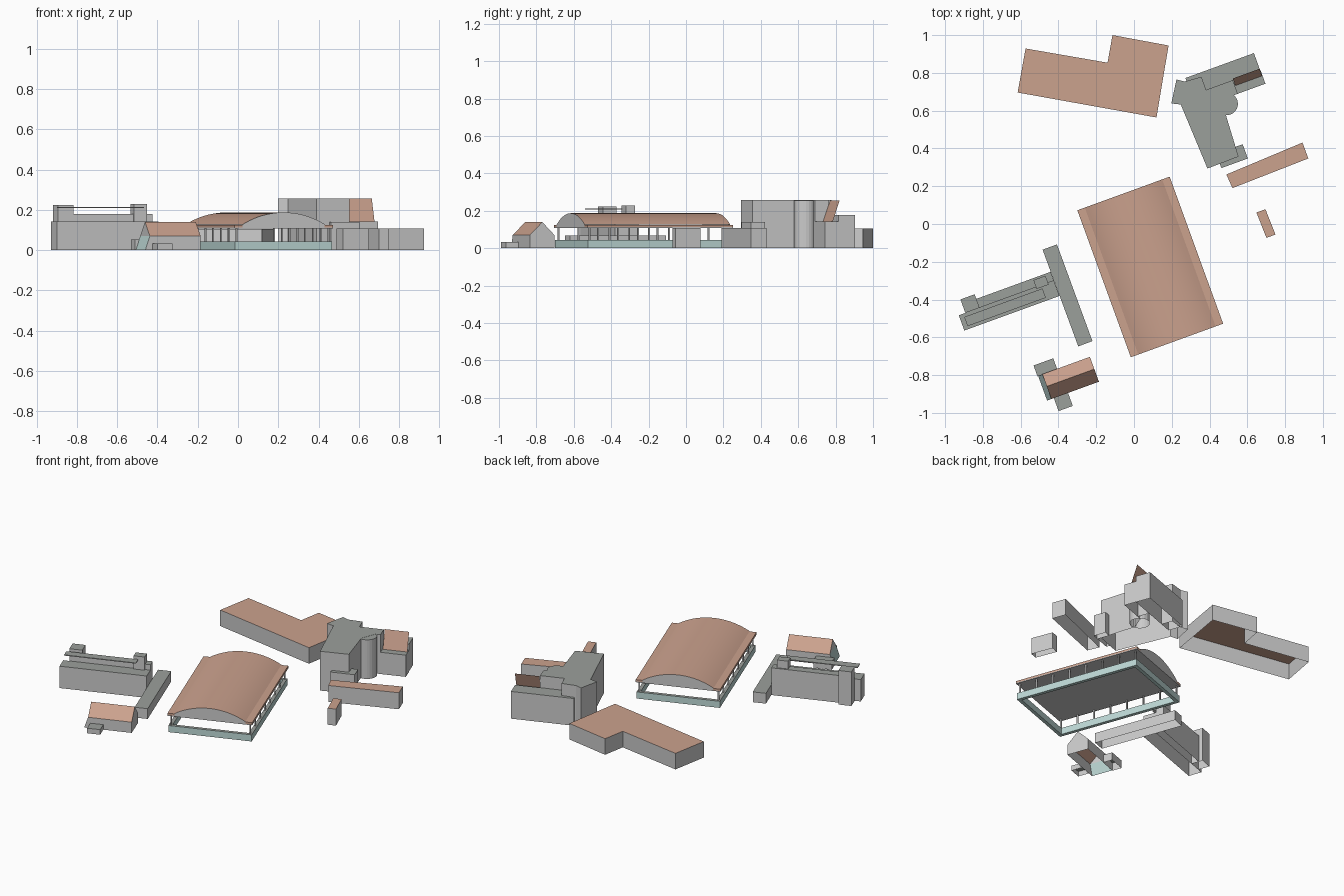
import bpy, bmesh, math
from mathutils import Matrix

if "Cube" in bpy.data.objects:
    bpy.data.objects.remove(bpy.data.objects["Cube"])

ANG = math.radians(20)
C, S = math.cos(ANG), math.sin(ANG)


def material(name, rgb):
    m = bpy.data.materials.new(name)
    m.diffuse_color = (*rgb, 1)
    m.use_nodes = True
    m.node_tree.nodes["Principled BSDF"].inputs["Base Color"].default_value = m.diffuse_color
    return m


BROWN = material("roof_brown", (0.60, 0.36, 0.27))
TEAL = material("pale_teal", (0.52, 0.70, 0.68))
GREY = material("wall_grey", (0.60, 0.60, 0.58))
SLATE = material("flat_roof_grey", (0.33, 0.35, 0.33))


def turn(u, v):
    """Street-grid coordinates to world coordinates."""
    return (u * C - v * S, u * S + v * C)


def mesh_object(name, verts, faces, mats=(GREY,), ids=None):
    me = bpy.data.meshes.new(name)
    me.from_pydata(verts, [], faces)
    for m in mats:
        me.materials.append(m)
    if ids:
        for p, i in zip(me.polygons, ids):
            p.material_index = i
    ob = bpy.data.objects.new(name, me)
    bpy.context.collection.objects.link(ob)
    return ob


def prism(name, outline, z0, z1, top=SLATE, side=GREY, bottom=False):
    """Walls plus flat roof; open underneath unless bottom is set."""
    n = len(outline)
    area = sum(outline[i - 1][0] * outline[i][1] - outline[i][0] * outline[i - 1][1] for i in range(n))
    if area < 0:
        outline = outline[::-1]
    verts = [(x, y, z) for z in (z0, z1) for x, y in outline]
    faces = [(i, (i + 1) % n, (i + 1) % n + n, i + n) for i in range(n)]
    faces.append(tuple(range(n, 2 * n)))
    ids = [0] * n + [1]
    if bottom:
        faces.append(tuple(reversed(range(n))))
        ids.append(0)
    return mesh_object(name, verts, faces, (side, top), ids)


def block(name, u0, u1, v0, v1, z0, z1, **kw):
    pts = [turn(u, v) for u, v in ((u0, v0), (u1, v0), (u1, v1), (u0, v1))]
    return prism(name, pts, z0, z1, **kw)


# L-shaped building at the back
prism("l_shaped_building", [(-0.574, 0.929), (-0.14, 0.854), (-0.114, 1.0), (0.183, 0.945),
                            (0.119, 0.564), (-0.616, 0.696)], 0, 0.105, top=BROWN)

# Small brown-roofed blocks at the right
prism("long_shed", [(0.489, 0.262), (0.892, 0.431), (0.923, 0.347), (0.521, 0.190)], 0, 0.108, top=BROWN)
prism("small_shed", [(0.648, 0.061), (0.696, 0.078), (0.749, -0.056), (0.701, -0.073)], 0, 0.108, top=BROWN)

# Barrel-roofed hall, set out from its centre
HU, HV = 0.086 * C - 0.2275 * S, -0.086 * S - 0.2275 * C
HW, HL, AW = 0.260, 0.414, 0.218
NSEG = 20
ZB, RISE = 0.127, 0.060
RAD = (AW * AW + RISE * RISE) / (2 * RISE)
half = math.asin(AW / RAD)
arc = [(RAD * math.sin(-half + 2 * half * i / NSEG),
        ZB + RISE - RAD + RAD * math.cos(-half + 2 * half * i / NSEG)) for i in range(NSEG + 1)]
n = NSEG + 1
verts = [(*turn(HU + a, HV + s * HL), z) for s in (-1, 1) for a, z in arc]
vault = mesh_object("hall_vault", verts, [(i, i + 1, i + 1 + n, i + n) for i in range(NSEG)], (BROWN,))
vault.data.shade_smooth()
for nm, s in (("front", -1), ("back", 1)):
    gv = [(*turn(HU + a, HV + s * HL), z) for a, z in arc]
    gv += [(*turn(HU + k * AW, HV + s * HL), 0.112) for k in (1, -1)]
    face = tuple(range(n + 2))
    mesh_object("hall_gable_" + nm, gv, [face if s > 0 else face[::-1]])
block("hall_ceiling", HU - HW, HU + HW, HV - HL, HV + HL, 0.108, 0.113, bottom=True)
for nm, s in (("left", -1), ("right", 1)):
    a, b = sorted((s * (AW - 0.004), s * HW))
    block("hall_eave_" + nm, HU + a, HU + b, HV - HL, HV + HL, 0.113, 0.125, top=BROWN, side=BROWN)
    # base walls on the long and short sides
    t, bw, bl = 0.022, HW - 0.004, HL - 0.004
    a, b = sorted((s * (bw - t), s * bw))
    block("hall_base_long_" + nm, HU + a, HU + b, HV - bl, HV + bl, 0, 0.043, side=TEAL, bottom=True)
    a, b = sorted((s * (bl - t), s * bl))
    block("hall_base_short_" + nm, HU - bw + t, HU + bw - t, HV + a, HV + b, 0, 0.043, side=TEAL, bottom=True)
    # posts along the long sides
    for i in range(8):
        pu, pv = HU + s * 0.243, HV - 0.395 + 0.79 * i / 7
        block(f"hall_post_{nm}_{i}", pu - 0.004, pu + 0.004, pv - 0.004, pv + 0.004, 0.043, 0.108)

# Long low wing and tall bar at the left
prism("low_wing", [(-0.484, -0.136), (-0.408, -0.108), (-0.220, -0.620), (-0.295, -0.648)], 0, 0.067)
block("bar_front", -1.037, -0.501, -0.223, -0.137, 0, 0.143)
block("bar_back", -0.920, -0.501, -0.137, -0.087, 0, 0.178)
block("bar_stair_tower", -1.0, -0.920, -0.137, -0.061, 0, 0.223)
block("bar_lift_tower", -0.602, -0.534, -0.147, -0.097, 0.14, 0.229)
block("bar_roof_canopy", -1.013, -0.572, -0.207, -0.155, 0.208, 0.213, bottom=True)

# Gabled house with a leaning glazed end
u0, u1, v0, vr, v1 = -0.728, -0.46, -0.721, -0.65, -0.581
ZE, ZR = 0.070, 0.140
uv = [(u0 - 0.024, v0, 0), (u1, v0, 0), (u1, v1, 0), (u0 - 0.024, v1, 0),
      (u0, v0, ZE), (u1, v0, ZE), (u1, v1, ZE), (u0, v1, ZE), (u0, vr, ZR), (u1, vr, ZR)]
mesh_object("gabled_house", [(*turn(u, v), z) for u, v, z in uv],
            [(0, 1, 5, 4), (1, 2, 6, 9, 5), (2, 3, 7, 6), (3, 0, 4, 7), (4, 8, 7), (4, 5, 9, 8), (6, 7, 8, 9)],
            (GREY, BROWN, TEAL), [0, 0, 0, 2, 0, 1, 1])
block("house_back_annex", -0.756, -0.645, -0.584, -0.522, 0, 0.052)
block("house_front_annex", -0.714, -0.634, -0.794, -0.721, 0, 0.033)

# Tall building: main body, round stair, wings and steep roof panel
body = [(0.473, 0.642), (0.404, 0.532), (0.449, 0.51), (0.466, 0.143), (0.642, 0.146), (0.655, 0.385),
        (0.72, 0.46), (0.752, 0.46), (0.752, 0.537), (0.602, 0.537), (0.602, 0.61), (0.51, 0.617)]
prism("tall_body", [turn(u, v) for u, v in body], 0, 0.257)
prism("round_stair", [turn(0.678 + 0.06 * math.cos(k * math.tau / 24), 0.43 + 0.06 * math.sin(k * math.tau / 24))
                      for k in range(24)], 0, 0.256)
block("tall_rear_wing", 0.52, 0.906, 0.537, 0.633, 0, 0.178)
block("tall_side_wing", 0.752, 0.908, 0.46, 0.537, 0, 0.142)
block("tall_front_step", 0.536, 0.645, 0.120, 0.146, 0, 0.14)
block("tall_corner_step", 0.642, 0.685, 0.120, 0.2, 0, 0.14)
panel = [(0.755, 0.505, 0.142), (0.905, 0.505, 0.142), (0.905, 0.545, 0.256), (0.755, 0.545, 0.256)]
mesh_object("steep_roof_panel", [(*turn(u, v), z) for u, v, z in panel], [(0, 1, 2, 3)], (BROWN,))
